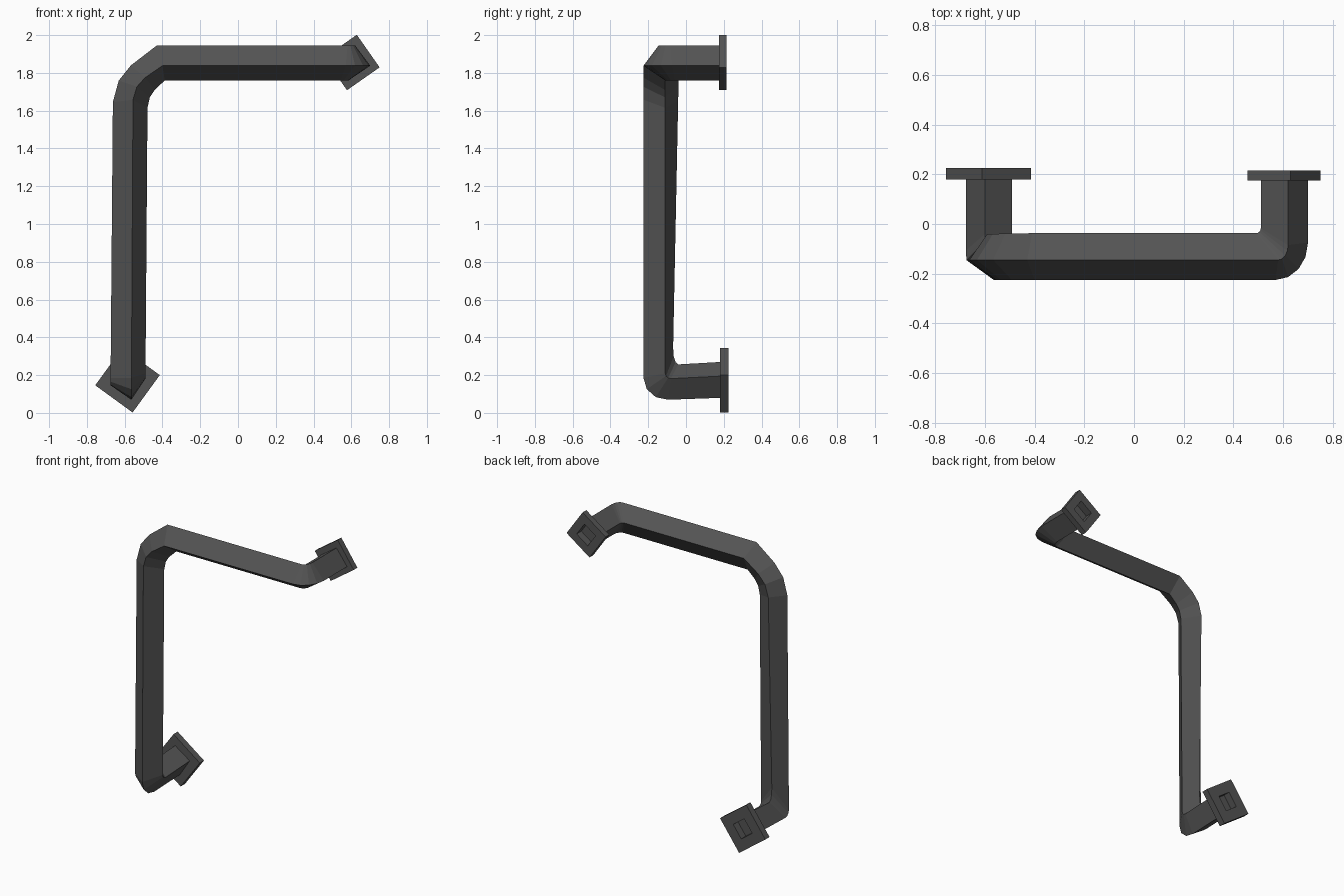
import bpy, bmesh
from math import sin, cos, pi, radians
from mathutils import Vector

cube = bpy.data.objects.get("Cube")
if cube:
    bpy.data.objects.remove(cube, do_unlink=True)

metal = bpy.data.materials.new("dark grey metal")
metal.use_nodes = True
GREY = (0.088, 0.088, 0.088, 1)
metal.diffuse_color = GREY
bsdf = metal.node_tree.nodes["Principled BSDF"]
bsdf.inputs["Base Color"].default_value = GREY
bsdf.inputs["Roughness"].default_value = 0.7


def loft(name, rings, cap_first=False):
    """Skin a list of four-cornered rings with flat quads."""
    bm = bmesh.new()
    loops = [[bm.verts.new(p) for p in ring] for ring in rings]
    for a, b in zip(loops, loops[1:]):
        for i in range(4):
            j = (i + 1) % 4
            bm.faces.new((a[i], a[j], b[j], b[i]))
    if cap_first:
        bm.faces.new(loops[0])
    bmesh.ops.recalc_face_normals(bm, faces=bm.faces)
    mesh = bpy.data.meshes.new(name)
    bm.to_mesh(mesh)
    bm.free()
    mesh.materials.append(metal)
    obj = bpy.data.objects.new(name, mesh)
    bpy.context.collection.objects.link(obj)
    return obj


def arc(n):
    """Fractions (along outgoing, along incoming) of a round bend."""
    steps = [i / n * pi / 2 for i in range(n + 1)]
    return [(1 - cos(t), sin(t)) for t in steps]


def track(points, reaches, bends):
    """Follow one tube edge, rounding every inner corner."""
    pts = [Vector(p) for p in points]
    out = [pts[0]]
    for k, (bend, (r_in, r_out)) in enumerate(zip(bends, reaches), start=1):
        corner = pts[k]
        start = corner + (pts[k - 1] - corner).normalized() * r_in
        end = corner + (pts[k + 1] - corner).normalized() * r_out
        out += [start + v * (corner - start) + u * (end - corner) for u, v in bend]
    return out + [pts[-1]]


# Square tube: four long edges, from the lower wall end to the upper one
BENDS = [arc(3), [(0, 0), (.13, .38), (.41, .65), (1, 1)], arc(4)]
outer = track([(-.675, .19, .155), (-.675, -.145, .145), (-.66, -.145, 1.945),
               (.62, -.145, 1.945), (.62, .19, 1.945)],
              [(.04, .04), (.30, .23), (.04, .06)], BENDS)
front = track([(-.565, .19, .08), (-.565, -.225, .065), (-.555, -.225, 1.838),
               (.70, -.225, 1.838), (.70, .19, 1.838)],
              [(.13, .12), (.18, .155), (.13, .15)], BENDS)
inner = track([(-.49, .19, .195), (-.49, -.11, .18), (-.478, -.11, 1.76),
               (.585, -.11, 1.76), (.585, .19, 1.76)],
              [(.03, .03), (.145, .09), (.04, .05)], BENDS)
back = track([(-.60, .19, .27), (-.60, -.07, .255), (-.59, -.037, 1.87),
              (.51, -.037, 1.87), (.51, .19, 1.87)],
             [(.03, .09), (.22, .18), (.02, .02)], BENDS)
loft("bent_square_tube", list(zip(outer, front, inner, back)))


# Wall plates with a square recess running into the tube
def wall_plate(name, x, z, radius, y_front, y_back, tilt):
    def ring(r, y):
        angles = [radians(tilt + 90 * i) for i in range(4)]
        return [(x + r * cos(a), y, z + r * sin(a)) for a in angles]
    hole = .072
    loft(name, [ring(hole, y_back - .05), ring(hole, y_back),
                ring(radius, y_back), ring(radius, y_front),
                ring(hole, y_front)], cap_first=True)


wall_plate("lower_wall_plate", -.585, .173, .173, .18, .225, 9)
wall_plate("upper_wall_plate", .603, 1.855, .149, .175, .215, -10)
